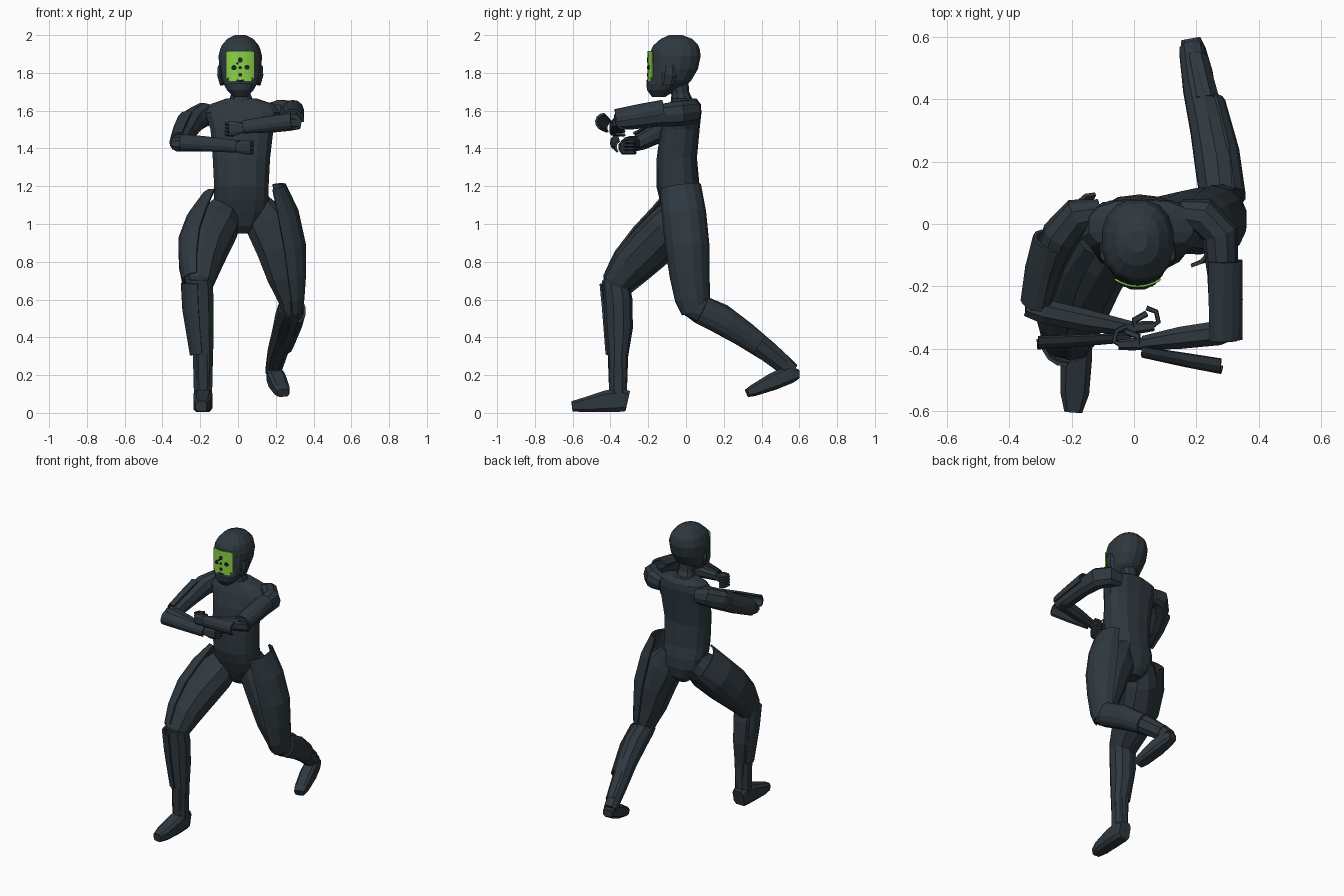
import bpy, bmesh, math
from mathutils import Vector


def material(name, rgb):
    m = bpy.data.materials.new(name)
    m.diffuse_color = (*rgb, 1)
    return m


SUIT = material("dark slate", (0.028, 0.040, 0.050))
GREEN = material("lime green", (0.26, 0.66, 0.06))
BLACK = material("near black", (0.012, 0.017, 0.02))


def finish(name, bm, mat):
    bmesh.ops.recalc_face_normals(bm, faces=bm.faces)
    me = bpy.data.meshes.new(name)
    bm.to_mesh(me)
    bm.free()
    me.materials.append(mat)
    ob = bpy.data.objects.new(name, me)
    bpy.context.collection.objects.link(ob)
    return ob


def loft(name, rings, side=(1, 0, 0), n=10, power=2.2, axis=None, arc=None,
         thick=0.012, mat=SUIT):
    """Skin rings (x, y, z, a, b); a is the half size along side. arc = open shell."""
    bm = bmesh.new()
    pts = [Vector(r[:3]) for r in rings]
    rows = []
    for i, r in enumerate(rings):
        t = Vector(axis) if axis else pts[min(i + 1, len(pts) - 1)] - pts[max(i - 1, 0)]
        t.normalize()
        u = Vector(side)
        u = (u - t * u.dot(t)).normalized()
        v = t.cross(u)
        row = []
        for k in range(n):
            if arc:
                ang = math.radians(-arc + 2 * arc * k / (n - 1))
            else:
                ang = 2 * math.pi * (k + 0.5) / n
            c, s = math.cos(ang), math.sin(ang)
            c = math.copysign(abs(c) ** (2 / power), c)
            s = math.copysign(abs(s) ** (2 / power), s)
            row.append(bm.verts.new(pts[i] + u * c * r[3] + v * s * r[4]))
        rows.append(row)
    for p, q in zip(rows, rows[1:]):
        for k in range(n - 1 if arc else n):
            j = (k + 1) % n
            bm.faces.new((p[k], p[j], q[j], q[k]))
    if not arc:
        bm.faces.new(rows[0])
        bm.faces.new(rows[-1])
    ob = finish(name, bm, mat)
    if arc:
        mod = ob.modifiers.new("thickness", "SOLIDIFY")
        mod.thickness, mod.offset = thick, 0
    return ob


def slices(name, table, cx, **kw):
    """Upright body from (z, shift, half width, front y, back y)."""
    rings = [(cx + d, (f + b) / 2, z, w, (b - f) / 2) for z, d, w, f, b in table]
    return loft(name, rings, axis=(0, 0, 1), **kw)


# Torso, neck and helmet
slices("torso", [(0.95, 0, .045, -.05, .05), (0.99, 0, .09, -.085, .08),
                 (1.06, 0, .135, -.115, .095), (1.13, 0, .147, -.14, .09),
                 (1.2, 0, .147, -.157, .072), (1.35, 0, .155, -.155, .058),
                 (1.5, .003, .17, -.135, .072), (1.59, .005, .20, -.105, .082),
                 (1.635, .005, .17, -.085, .078), (1.665, 0, .08, -.07, .055)],
       .018, n=14, power=2.5)
loft("neck", [(.015, -.02, 1.63, .075, .065), (.015, -.03, 1.69, .052, .048),
              (.013, -.045, 1.78, .055, .055)])
slices("helmet", [(1.672, 0, .035, -.18, -.11), (1.71, 0, .072, -.208, -.05),
                  (1.745, 0, .092, -.212, .015), (1.76, 0, .10, -.2, .03),
                  (1.82, 0, .113, -.192, .065),
                  (1.89, 0, .117, -.188, .08), (1.925, 0, .108, -.186, .075),
                  (1.945, 0, .1, -.175, .068),
                  (1.98, 0, .07, -.135, .035), (2.0, 0, .03, -.09, -.02)],
       .012, n=16, power=2.3)
for s, label in ((-1, "right"), (1, "left")):
    loft(label + "_ear_guard", [(.012 + s * .095, -.1, 1.74, .014, .035),
                                (.012 + s * .108, -.09, 1.79, .016, .04),
                                (.012 + s * .108, -.09, 1.84, .012, .03)], n=6)


# Green visor: curved plate with dark studs
def visor_y(x):
    return -.2 + .024 * ((x - .012) / .075) ** 2


bm = bmesh.new()
cols = []
for k in range(9):
    x = .012 - .073 + .146 * k / 8
    cut = .012 if k in (0, 8) else 0
    cols.append([bm.verts.new((x, visor_y(x), z)) for z in (1.757 + cut, 1.917 - cut / 2)])
for p, q in zip(cols, cols[1:]):
    bm.faces.new((p[0], q[0], q[1], p[1]))
visor = finish("visor", bm, GREEN)
mod = visor.modifiers.new("thickness", "SOLIDIFY")
mod.thickness, mod.offset = .006, 0
for i, (dx, z, r) in enumerate([(0, 1.868, .014), (-.033, 1.828, .014), (.036, 1.83, .014),
                                (0, 1.828, .009), (0, 1.79, .011), (-.015, 1.85, .007)]):
    x = .012 + dx
    y = visor_y(x)
    loft(f"visor_stud_{i}", [(x, y + .004, z, r, r), (x, y - .006, z, r, r)], n=8, power=2, mat=BLACK)
loft("visor_chin_rim", [(-.055, -.18, 1.772, .007, .007), (.012, -.203, 1.757, .007, .007),
                        (.079, -.18, 1.772, .007, .007)], side=(0, 0, 1), n=4, mat=BLACK)

# Left leg, trailing with the foot lifted
loft("left_thigh", [(.10, 0, 1.14, .05, .08), (.15, .005, 1.02, .125, .1),
                    (.213, .01, .87, .12, .108), (.245, .02, .72, .094, .095),
                    (.275, .04, .6, .065, .08), (.28, .05, .52, .045, .055)])
loft("left_thigh_plate", [(.175, -.03, 1.195, .075, .105), (.2, -.01, 1.05, .118, .112),
                          (.233, .008, .87, .125, .112), (.255, .02, .72, .103, .1),
                          (.275, .035, .6, .073, .088), (.282, .045, .525, .055, .062)], arc=85, n=8)
loft("left_shin", [(.285, 0, .555, .05, .04), (.28, .07, .55, .068, .076),
                   (.265, .18, .5, .07, .08), (.24, .31, .415, .062, .068),
                   (.205, .44, .32, .05, .055), (.185, .56, .22, .042, .045)])
loft("left_shin_plate", [(.28, .08, .545, .074, .079), (.26, .22, .475, .074, .078),
                         (.23, .38, .365, .059, .062)], arc=60, n=6)
loft("left_ankle_guard", [(.225, .375, .37, .055, .062), (.195, .52, .255, .045, .052)], n=8)
loft("left_foot", [(.182, .595, .205, .032, .025), (.19, .55, .205, .042, .05),
                   (.207, .47, .17, .048, .048), (.232, .36, .12, .042, .032),
                   (.24, .325, .105, .033, .022)], n=8, power=4)

# Right leg, planted in front
loft("right_thigh", [(-.055, .0, 1.09, .08, .09), (-.115, -.08, .995, .125, .118),
                     (-.172, -.18, .89, .13, .122), (-.195, -.29, .78, .105, .108),
                     (-.205, -.365, .69, .08, .082), (-.205, -.37, .62, .055, .06)])
loft("right_thigh_plate", [(-.115, .0, 1.1, .08, .125), (-.155, -.085, 1.0, .117, .125),
                           (-.19, -.185, .89, .124, .127), (-.207, -.29, .78, .102, .11),
                           (-.21, -.36, .69, .08, .084)], side=(-1, 0, 0), arc=85, n=8)
loft("right_shin", [(-.205, -.375, .71, .07, .07), (-.205, -.36, .6, .08, .076),
                    (-.198, -.355, .45, .072, .074), (-.185, -.36, .3, .056, .054),
                    (-.185, -.36, .08, .047, .046)])
loft("right_shin_plate", [(-.212, -.37, .69, .084, .08), (-.208, -.36, .55, .08, .077),
                          (-.19, -.362, .31, .058, .057)], side=(-1, -.4, 0), arc=70, n=7)
loft("right_ankle_guard", [(-.187, -.36, .315, .056, .054), (-.185, -.36, .1, .052, .05)], n=8)
loft("right_foot", [(-.185, -.308, .063, .042, .055), (-.185, -.33, .068, .05, .064),
                    (-.185, -.42, .062, .053, .06), (-.19, -.54, .042, .048, .04),
                    (-.195, -.602, .035, .03, .028)], n=8, power=4)

# Left arm, raised across the chest
UP = (0, 0, 1)
loft("left_upper_arm", [(.15, .035, 1.585, .05, .045), (.22, .025, 1.595, .065, .06),
                        (.275, -.03, 1.585, .07, .06), (.285, -.16, 1.572, .06, .05),
                        (.29, -.29, 1.55, .052, .048), (.295, -.375, 1.54, .042, .042)], UP)
loft("left_upper_arm_plate", [(.283, -.115, 1.582, .072, .055), (.285, -.24, 1.565, .065, .056),
                              (.288, -.37, 1.548, .053, .055)], (.45, 0, 1), arc=75, n=7)
loft("left_forearm", [(.325, -.335, 1.535, .035, .035), (.27, -.35, 1.535, .045, .042),
                      (.15, -.365, 1.52, .042, .038), (.03, -.382, 1.508, .03, .025)], UP, n=8)
loft("left_forearm_plate", [(.288, -.415, 1.535, .062, .045), (.17, -.4, 1.522, .054, .042),
                            (.03, -.385, 1.508, .038, .034)], (0, -1, .35), arc=60, n=6)

# Right arm, folded lower across the chest
loft("right_upper_arm", [(-.11, .035, 1.575, .05, .045), (-.18, .025, 1.58, .065, .06),
                         (-.235, -.035, 1.55, .066, .062), (-.275, -.13, 1.49, .056, .053),
                         (-.305, -.24, 1.435, .046, .046), (-.315, -.29, 1.415, .036, .036)], UP)
loft("right_upper_arm_plate", [(-.25, -.055, 1.535, .07, .064), (-.28, -.15, 1.48, .064, .06),
                               (-.302, -.255, 1.43, .056, .054)], (-1, 0, .5), arc=75, n=7)
loft("right_forearm", [(-.345, -.265, 1.425, .033, .033), (-.29, -.28, 1.425, .044, .042),
                       (-.15, -.31, 1.42, .04, .038), (-.01, -.335, 1.408, .028, .025)], UP, n=8)
loft("right_forearm_plate", [(-.31, -.335, 1.428, .062, .045), (-.18, -.335, 1.42, .053, .041),
                             (-.01, -.337, 1.408, .036, .033)], (0, -1, .15), arc=60, n=6)


# Hands: palm, four curled fingers and a thumb
def hand(label, wrist, along, curl):
    w, d, c = Vector(wrist), Vector(along).normalized(), Vector(curl).normalized()
    up = Vector(UP)
    loft(label + "_palm", [(*w, .026, .022), (*(w + d * .045), .04, .02),
                           (*(w + d * .08), .038, .017)], UP, n=8, power=3)
    for i in range(4):
        k = w + d * .073 + up * (.028 - .019 * i)
        path = [k, k + d * .022 + c * .012, k + d * .018 + c * .045, k - d * .012 + c * .06]
        loft(f"{label}_finger_{i}", [(*p, .0095, .0085) for p in path], UP, n=5)
    k = w + d * .02 + up * .02
    loft(label + "_thumb", [(*p, .011, .011) for p in
                            (k, k + c * .025 + up * .008, k + d * .04 + c * .042)], UP, n=5)


hand("left", (.03, -.384, 1.506), (-1, -.05, 0), (.1, 1, -.1))
hand("right", (-.015, -.335, 1.407), (1, .1, 0), (-.1, 1, 0))
